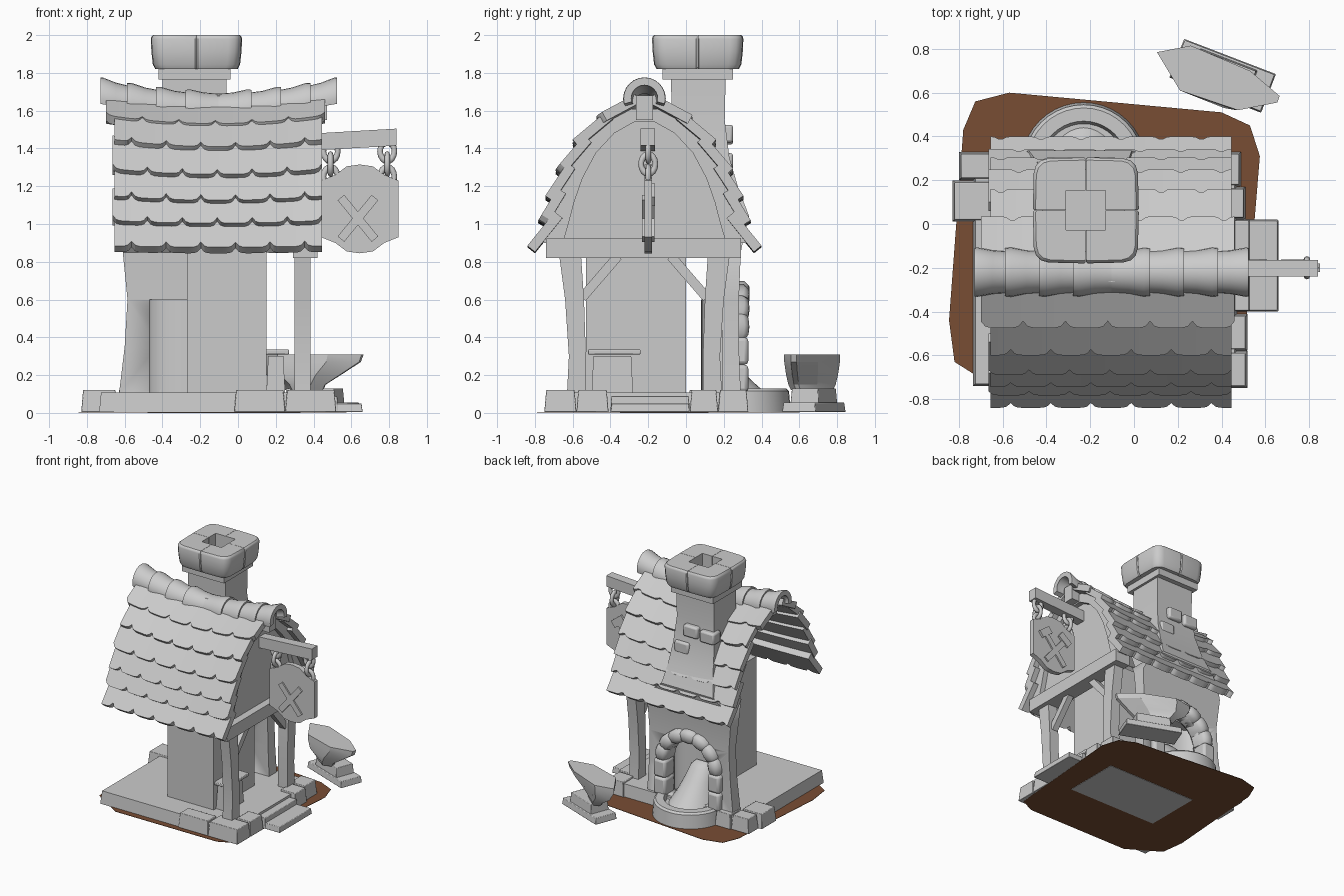
import bpy, bmesh, math
from mathutils import Matrix, Vector

cube = bpy.data.objects.get("Cube")
if cube:
    bpy.data.objects.remove(cube, do_unlink=True)


def material(name, color):
    m = bpy.data.materials.new(name)
    m.use_nodes = True
    m.diffuse_color = (*color, 1)
    m.node_tree.nodes["Principled BSDF"].inputs["Base Color"].default_value = (*color, 1)
    return m


GREY = material("stone_grey", (0.6, 0.6, 0.6))
BROWN = material("earth_brown", (0.19, 0.075, 0.034))


def loft(name, rings, mat=GREY, bevel=0, smooth=35):
    """Skin a list of equal rings and cap both ends."""
    bm = bmesh.new()
    loops = [[bm.verts.new(p) for p in ring] for ring in rings]
    n = len(rings[0])
    for a, b in zip(loops, loops[1:]):
        for i in range(n):
            j = (i + 1) % n
            bm.faces.new((a[i], a[j], b[j], b[i]))
    bm.faces.new(loops[0])
    bm.faces.new(loops[-1])
    bmesh.ops.recalc_face_normals(bm, faces=bm.faces)
    me = bpy.data.meshes.new(name)
    bm.to_mesh(me)
    bm.free()
    me.materials.append(mat)
    me.shade_smooth()
    me.set_sharp_from_angle(angle=math.radians(smooth))
    ob = bpy.data.objects.new(name, me)
    bpy.context.collection.objects.link(ob)
    if bevel:
        mod = ob.modifiers.new("bevel", "BEVEL")
        mod.width = bevel
        mod.segments = 2
    return ob


def rect(x0, x1, y0, y1, z):
    return [(x0, y0, z), (x1, y0, z), (x1, y1, z), (x0, y1, z)]


def box(name, x, y, z, taper=0, bevel=0):
    return loft(name, [rect(x[0], x[1], y[0], y[1], z[0]),
                       rect(x[0] + taper, x[1] - taper, y[0] + taper, y[1] - taper, z[1])],
                bevel=bevel)


def beam(name, a, b, width, depth):
    """Square bar from a to b lying in a plane facing x or y."""
    a, b = Vector(a), Vector(b)
    d = (b - a).normalized()
    flat = Vector((0, 1, 0)) if abs(d.y) < 0.01 else Vector((1, 0, 0))
    u, v = d.cross(flat) * width / 2, flat * depth / 2
    return loft(name, [[p + u + v, p - u + v, p - u - v, p + u - v] for p in (a, b)])


# Ground and foundation
ground = [(-.845, -.44), (-.78, .43), (-.725, .56), (-.57, .6), (.4, .51), (.53, .45),
          (.575, .31), (.5, -.6), (.485, -.73), (.36, -.79), (-.56, -.79), (-.725, -.69),
          (-.82, -.63)]
loft("ground", [[(x, y, z) for x, y in ground] for z in (.003, .006)], BROWN)
box("cellar_plate", (-.48, .33), (-.35, .12), (0, .004))
box("floor_slab", (-.735, .47), (-.74, .32), (.004, .108), .01)
stones = [((-.02, .25), (-.75, -.62)), ((.25, .52), (-.75, -.58)), ((.38, .52), (-.58, -.41)),
          ((.34, .49), (.17, .33)), ((.36, .51), (.02, .17)),
          ((-.8, -.64), (.2, .33)), ((-.83, -.64), (.01, .2)), ((-.64, -.5), (.2, .34))]
for x, y in stones:
    box("foundation_stone", x, y, (.004, .122), .01, .004)
box("upper_step", (.44, .53), (-.4, .02), (.004, .09), .005, .004)
box("lower_step", (.5, .66), (-.4, .02), (.004, .05), .006, .004)

# Furnace back wall rising into a flared chimney
sections = [(-.63, .15, .19, .29, .1), (-.6, .14, .19, .28, .35), (-.585, .135, .19, .28, .6),
            (-.61, .15, .18, .29, .85), (-.57, .1, .1, .31, .95), (-.48, -.01, 0, .335, 1.04),
            (-.44, -.03, -.07, .28, 1.18), (-.415, -.045, -.075, .23, 1.35),
            (-.4, -.06, -.075, .205, 1.55), (-.4, -.06, -.08, .21, 1.79)]
furnace = loft("furnace_chimney", [rect(*s) for s in sections])
HX = -.23


def arch(r, y, spring, base, n=16):
    arc = [(HX + r * math.cos(math.pi * i / n), y, spring + r * math.sin(math.pi * i / n))
           for i in range(n + 1)]
    return [(HX + r, y, base)] + arc + [(HX - r, y, base)]


cutter = loft("hearth_cutter", [arch(.2, y, .39, .12) for y in (.1, .5)])
cutter.hide_render = True
cutter.hide_viewport = True
cut = furnace.modifiers.new("hearth", "BOOLEAN")
cut.object = cutter
cut.solver = "EXACT"

# Chimney neck, four block cap with square flue
box("chimney_neck", (-.42, -.04), (-.125, .25), (1.765, 1.83))
quarter = [(.09, .001), (.236, .001), (.242, .008), (.238, .17), (.228, .205), (.205, .228),
           (.17, .238), (.008, .242), (.001, .236), (.001, .09), (.09, .09)]
for sx in (1, -1):
    for sy in (1, -1):
        rings = []
        for z, grow in ((1.82, .9), (1.845, .955), (1.91, .985), (1.98, 1), (1.992, .985), (2, .95)):
            rings.append([(-.22 + sx * x * (grow if x > .1 else 1),
                           .062 + sy * y * (grow if y > .1 else 1), z) for x, y in quarter])
        loft("chimney_cap_block", rings)
for x, z in ((-.21, 1.48), (-.36, 1.47), (-.13, 1.33)):
    box("chimney_brick", (x - .065, x + .065), (.15, .25), (z - .05, z + .045), 0, .015)

# Hearth arch stones
spring, count = .4, 7
for i in range(count):
    a0, a1 = math.pi * i / count, math.pi * (i + 1) / count
    rings = []
    for f, g in ((0, .014), (.15, .004), (.5, 0), (.85, .004), (1, .014)):
        a = a0 + (a1 - a0) * f
        rings.append([(HX + r * math.cos(a), y, spring + r * math.sin(a))
                      for r, y in ((.19, .2), (.19 + g, .31 - g), (.215, .335 - g),
                                   (.27, .335 - g), (.298 - g, .31 - g), (.298 - g, .2))])
    loft("arch_stone", rings, smooth=50)
for s in (1, -1):
    for z in (.11, .255):
        xs = sorted((HX + s * .19, HX + s * .3))
        box("arch_leg_stone", xs, (.2, .33), (z, z + .145), 0, .02)


# Hearth apron, alcove behind the arch and sloping ash bed
def half_ring(r, z, n=20, depth=1, y=.27):
    return [(HX + r * math.cos(math.pi * i / n), y + depth * r * math.sin(math.pi * i / n), z)
            for i in range(n + 1)]


loft("hearth_floor", [half_ring(.27, .004), half_ring(.25, .09)])
loft("hearth_rim", [[(HX + r * math.cos(a), .27 + r * math.sin(a), z)
                     for r, z in ((.285, .004), (.275, .115), (.26, .13), (.2, .13), (.185, .08))]
                    for a in (math.pi * i / 20 for i in range(21))])
loft("alcove_shell", [[(HX + r * math.cos(a), .2 - .5 * r * math.sin(a), z)
                       for r, z in ((.24, .1), (.24, .6), (.215, .6), (.215, .1))]
                      for a in (math.pi * i / 20 for i in range(21))])
loft("alcove_roof", [half_ring(.24, z, depth=-.5, y=.2) for z in (.575, .6)])
loft("ash_bed", [half_ring(r, z, depth=d, y=.12)
                 for r, z, d in ((.2, .09, 1.6), (.16, .16, 1.5), (.12, .26, 1.15),
                                 (.09, .34, .8), (.05, .38, .5))], smooth=60)

# Front wall block and bench
box("front_wall", (-.27, .15), (-.53, 0), (.1, 1.0))
box("bench_legs", (.15, .25), (-.5, -.28), (.1, .3), .01)
box("bench_top", (.14, .27), (-.52, -.24), (.31, .335), 0, .005)

# Timber frame
RY = -.22
for s in (1, -1):
    rings = []
    for z, off, w in ((.1, .31, .1), (.3, .31, .09), (.6, .32, .1), (.9, .34, .12)):
        a, b = sorted((RY + s * off, RY + s * (off + w)))
        rings.append(rect(.3, .385, a, b, z))
    loft("corner_post", rings)
    beam("post_brace", (.34, RY + s * .14, .83), (.34, RY + s * .33, .61), .05, .05)
box("tie_beam", (.29, .42), (-.74, .29), (.82, .925))
box("ridge_beam", (-.64, .47), (-.265, -.175), (1.55, 1.68))

# Gable wall with a raised rib that follows the roof
slope = [(.54, .9), (.5, 1.02), (.465, 1.14), (.41, 1.28), (.32, 1.43), (.2, 1.545), (.07, 1.61)]
outline = [(s * d, z) for s, row in ((1, slope), (-1, slope[::-1])) for d, z in row]
inner = [(.8 * d, .9 + (z - .9) * .9) for d, z in outline]
loft("gable_wall", [[(x, RY + d, z) for d, z in outline] for x in (.32, .36)])
loft("gable_rib", [[(.34, RY + a, za), (.4, RY + a, za), (.4, RY + b, zb), (.34, RY + b, zb)]
                   for (a, za), (b, zb) in zip(outline, inner)])

# Scalloped tile courses on both slopes: distance from ridge, height
tops = [(.05, 1.66), (.2, 1.575), (.32, 1.45), (.41, 1.31), (.46, 1.18), (.475, 1.06)]
lows = [(.255, 1.55), (.38, 1.425), (.47, 1.275), (.525, 1.135), (.563, 1.01), (.62, .88)]
TILES, STEPS = 6, 10
for s in (1, -1):
    for row, (top, low) in enumerate(zip(tops, lows)):
        top, low = Vector(top), Vector(low)
        d = (low - top).normalized()
        inward = Vector((d.y, -d.x)) * .052
        x0, x1 = (-.7, .46) if row == 0 else (-.665 + .01 * (row % 2), .445)
        rings = []
        for i in range(TILES * STEPS + 1):
            u = i / (TILES * STEPS)
            f = (u * TILES + .5 * (row % 2) + (.25 if s > 0 else 0)) % 1
            cutback = .035 * abs(2 * f - 1) ** 6
            x = x0 + (x1 - x0) * u
            sag = .045 * (1 - row / 6) * ((2 * u - 1) ** 2 - .4)
            end = low - d * cutback
            rings.append([(x, RY + s * p.x, p.y + sag)
                          for p in (top, end, end + inward, top + inward)])
        loft("roof_tiles", rings, smooth=30)

# Overlapping ridge caps on a sagging ridge
CAPS = 8
for i in range(CAPS):
    rings = []
    for f, r in ((0, .095), (.5, .1), (.95, .113), (1.1, .11)):
        g = 1 - f if i < CAPS / 2 else f
        u = min(1, max(0, (i + g) / CAPS))
        zc = 1.595 + .07 * (2 * u - 1) ** 2
        arc = [math.radians(-15 + 210 * k / 14) for k in range(15)]
        ring = [(RY + r * math.cos(a), zc + r * math.sin(a)) for a in arc]
        ring += [(RY + (r - .04) * math.cos(a), zc + (r - .04) * math.sin(a)) for a in reversed(arc)]
        lip = .004 * (f > 1) * (1 if g > .5 else -1)
        rings.append([(-.725 + 1.245 * u + lip, y, z) for y, z in ring])
    loft("ridge_cap", rings)

# Hanging sign with chains and crossed hammers
SY = -.2
loft("sign_bracket", [[(x, y, z) for y, z in ((SY - .04, lo), (SY + .035, lo),
                                             (SY + .035, lo + .09), (SY - .04, lo + .09))]
                      for x, lo in ((.33, 1.385), (.84, 1.415))])
for x in (.49, .79):
    for k in range(3):
        bpy.ops.mesh.primitive_torus_add(major_radius=.038, minor_radius=.015, major_segments=16,
                                         minor_segments=8, location=(x, SY, 1.385 - .068 * k),
                                         rotation=(math.pi / 2, 0, math.pi / 2 * (k % 2)))
        link = bpy.context.object
        link.name = "chain_link"
        link.scale = (1, 1.3, 1)
        link.data.materials.append(GREY)
        link.data.shade_smooth()
quadrant = [(.205, .15), (.13, .18), (.07, .225), (0, .235)]
upper = quadrant + [(-x, z) for x, z in reversed(quadrant[:-1])]
board = upper + [(-x, -z) for x, z in upper]
loft("sign_board", [[(.645 + x, y, 1.08 + z) for x, z in board] for y in (SY - .02, SY + .02)])
for s in (1, -1):
    for y in (SY - .02, SY + .02):
        beam("hammer_handle", (.635 - s * .09, y, .92), (.635 + s * .09, y, 1.14), .045, .024)
    beam("hammer_head", (.64 + s * .14, SY + .022, 1.12), (.64 + s * .05, SY + .022, 1.19), .06, .03)

# Anvil standing outside
plan = [(.105, .785), (.26, .815), (.53, .7), (.665, .585), (.655, .555), (.475, .52), (.21, .61)]
rings = []
for z, cx, kx, ky in ((.12, .33, .36, .75), (.15, .32, .42, .85), (.2, .26, .7, .93),
                      (.27, .2, .97, 1), (.31, .2, 1, 1)):
    rings.append([(cx + (x - cx) * kx, .665 + (y - .665) * ky, z) for x, y in plan])
loft("anvil_head", rings, smooth=25)
for name, w, d, z in (("anvil_foot", .45, .19, (.004, .055)), ("anvil_waist", .28, .16, (.05, .13))):
    ob = box(name, (-w / 2, w / 2), (-d / 2, d / 2), z, .006, .004)
    ob.matrix_world = Matrix.Translation((.405, .677, 0)) @ Matrix.Rotation(
        math.radians(-21), 4, "Z")
